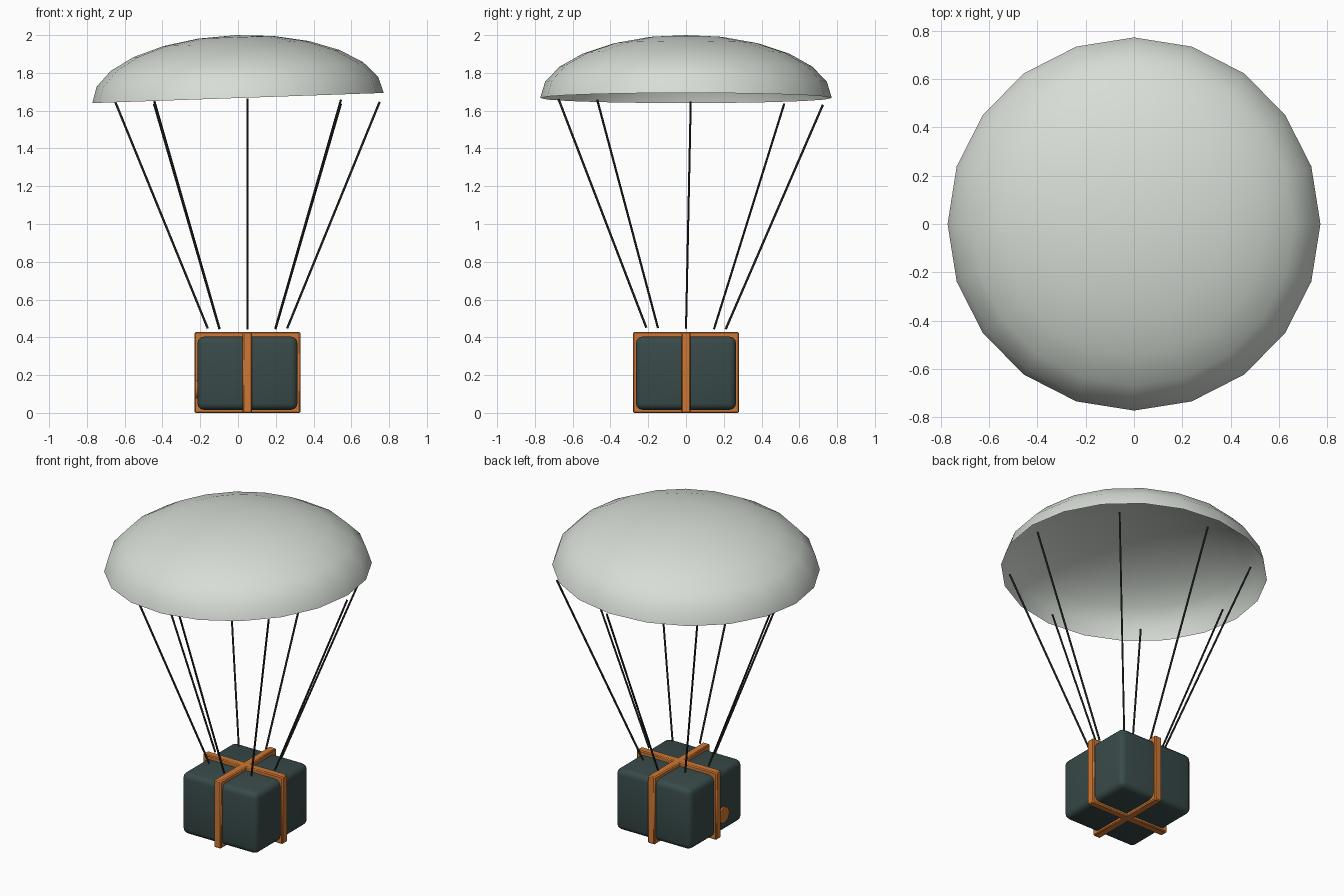
import bpy, bmesh, math
from mathutils import Vector, Matrix

if "Cube" in bpy.data.objects:
    bpy.data.objects.remove(bpy.data.objects["Cube"])


def mat(name, rgb):
    m = bpy.data.materials.new(name)
    m.diffuse_color = (*rgb, 1)
    m.use_nodes = True
    m.node_tree.nodes["Principled BSDF"].inputs["Base Color"].default_value = m.diffuse_color
    return m


CANVAS = mat("pale canvas", (0.68, 0.73, 0.67))
SLATE = mat("dark slate", (0.04, 0.068, 0.067))
ORANGE = mat("orange strap", (0.62, 0.185, 0.033))
CORD = mat("dark cord", (0.03, 0.034, 0.031))
CX = 0.05  # crate centre in x


def add(name, bm, material, smooth=None):
    bmesh.ops.recalc_face_normals(bm, faces=bm.faces)
    me = bpy.data.meshes.new(name)
    bm.to_mesh(me)
    bm.free()
    me.materials.append(material)
    ob = bpy.data.objects.new(name, me)
    bpy.context.collection.objects.link(ob)
    if smooth:
        bpy.ops.object.select_all(action='DESELECT')
        ob.select_set(True)
        bpy.context.view_layer.objects.active = ob
        bpy.ops.object.shade_smooth_by_angle(angle=math.radians(smooth))
    return ob


def box(name, size, loc, material, bevel, segs):
    bm = bmesh.new()
    bmesh.ops.create_cube(bm, size=1)
    bmesh.ops.scale(bm, vec=size, verts=bm.verts)
    bmesh.ops.bevel(bm, geom=bm.edges[:], offset=bevel, segments=segs,
                    profile=0.5, affect='EDGES')
    bmesh.ops.translate(bm, vec=loc, verts=bm.verts)
    return add(name, bm, material, 40)


def cylinder(name, a, b, r, sides, material, smooth=None):
    a, b = Vector(a), Vector(b)
    bm = bmesh.new()
    m = Matrix.Translation((a + b) / 2) @ (b - a).to_track_quat('Z', 'Y').to_matrix().to_4x4()
    bmesh.ops.create_cone(bm, cap_ends=True, segments=sides, radius1=r, radius2=r,
                          depth=(b - a).length, matrix=m)
    return add(name, bm, material, smooth)


# canopy: open flattened half sphere, tilted slightly
bm = bmesh.new()
bmesh.ops.create_uvsphere(bm, u_segments=20, v_segments=12, radius=1)
bmesh.ops.delete(bm, geom=[v for v in bm.verts if v.co.z < -0.01], context='VERTS')
bmesh.ops.scale(bm, vec=(0.772, 0.772, 0.333), verts=bm.verts)
bmesh.ops.rotate(bm, matrix=Matrix.Rotation(math.radians(-2), 3, 'Y'), verts=bm.verts)
bmesh.ops.translate(bm, vec=(0, 0, 1.667), verts=bm.verts)
canopy = add("canopy", bm, CANVAS, 60)
# make sure the dome faces outward
if canopy.data.polygons[0].normal.dot(canopy.data.polygons[0].center - Vector((0, 0, 1.6))) < 0:
    canopy.data.flip_normals()

# crate and its crossing straps
box("crate", (0.53, 0.53, 0.388), (CX, 0, 0.21), SLATE, 0.035, 3)
box("strap_across", (0.56, 0.05, 0.428), (CX, 0, 0.214), ORANGE, 0.006, 1)
box("strap_along", (0.05, 0.56, 0.428), (CX, 0, 0.214), ORANGE, 0.006, 1)

# round badge low on the left side
cylinder("side_badge", (CX - 0.25, -0.065, 0.125), (CX - 0.275, -0.065, 0.125),
         0.05, 16, ORANGE, 40)

# eight suspension cords
for i in range(8):
    t = i * math.pi / 4
    c, s = math.cos(t), math.sin(t)
    cylinder(f"cord_{i + 1}", (CX + 0.21 * c, 0.21 * s, 0.447 - 0.004 * s),
             (CX + 0.70 * c, 0.025 + 0.70 * s, 1.647 - 0.015 * s), 0.006, 6, CORD)
